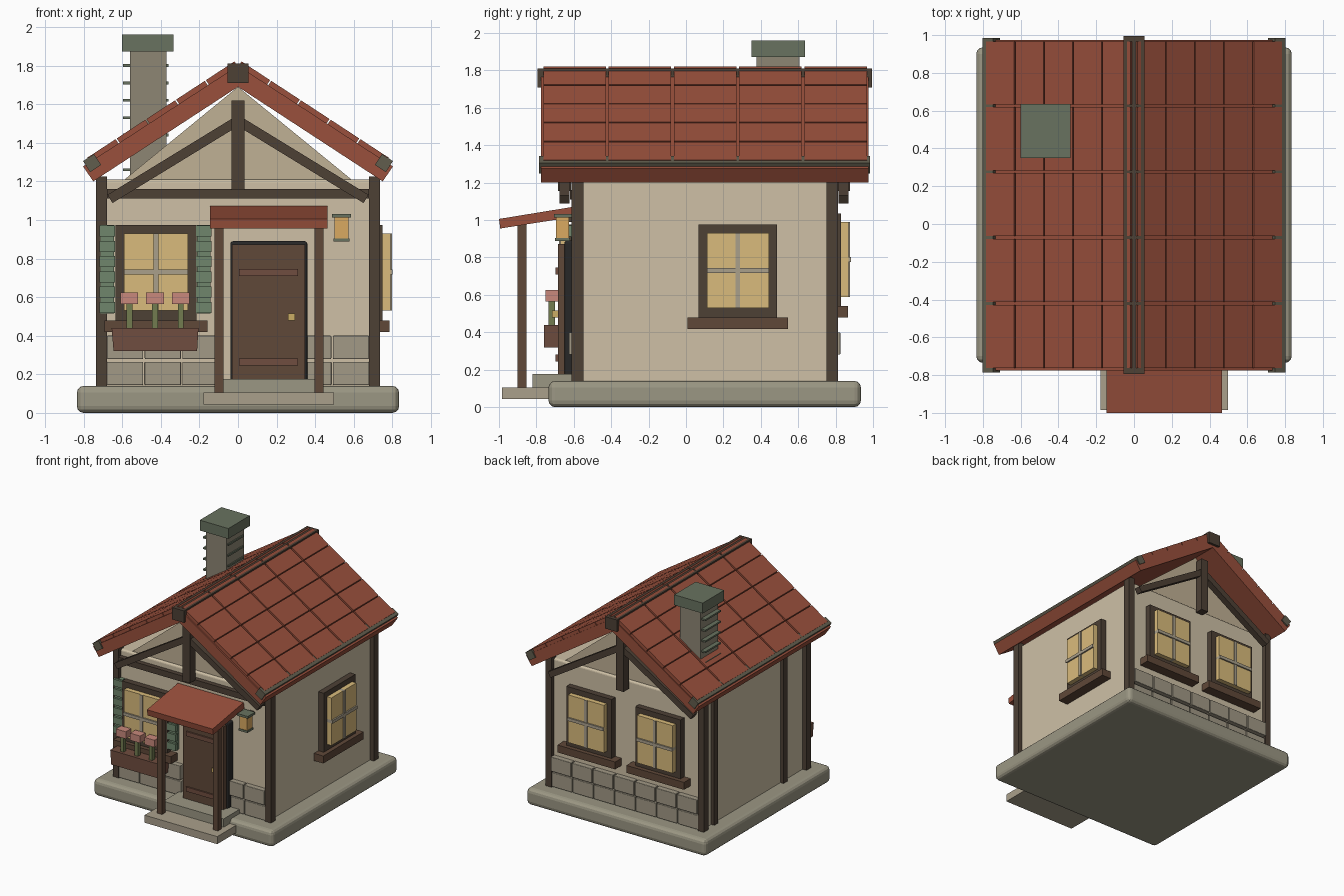
import bpy, bmesh
from math import radians, sin, cos, atan2, pi
from mathutils import Matrix, Vector

if "Cube" in bpy.data.objects:
    bpy.data.objects.remove(bpy.data.objects["Cube"])

COLORS = dict(cream=(.62, .53, .38), gable=(.53, .44, .30), dark=(.075, .052, .036), wood=(.115, .065, .04),
              roof=(.32, .08, .045), stone=(.33, .31, .23), brick=(.36, .32, .24), step=(.40, .35, .26),
              cap=(.14, .17, .115), shaft=(.27, .24, .175), glass=(.70, .50, .20), green=(.16, .24, .15),
              leaf=(.17, .20, .08), pink=(.58, .25, .20), pot=(.16, .075, .05), brass=(.60, .42, .13),
              black=(.02, .02, .02), lamp=(.70, .40, .12), eave=(.12, .11, .075))
MATS = {}
for k, c in COLORS.items():
    MATS[k] = bpy.data.materials.new(k)
    MATS[k].diffuse_color = (*c, 1)


def finish(bm, name, color, bevel=0, segs=3):
    me = bpy.data.meshes.new(name)
    bmesh.ops.recalc_face_normals(bm, faces=bm.faces[:])
    bm.to_mesh(me)
    bm.free()
    me.materials.append(MATS[color])
    ob = bpy.data.objects.new(name, me)
    bpy.context.collection.objects.link(ob)
    if bevel:
        m = ob.modifiers.new("bevel", 'BEVEL')
        m.width, m.segments = bevel, segs
    return ob


def box(name, color, x, y, z, M=Matrix(), bevel=0):
    """Box from (min, max) pairs, optionally placed by M."""
    bm = bmesh.new()
    c = Vector([(a + b) / 2 for a, b in (x, y, z)])
    s = [b - a for a, b in (x, y, z)]
    bmesh.ops.create_cube(bm, size=1, matrix=M @ Matrix.Translation(c) @ Matrix.Diagonal((*s, 1)))
    return finish(bm, name, color, bevel)


def prism(name, color, pts, a, b, axis='y'):
    """Extrude a profile: (x, z) points along y, or (y, z) points along x."""
    bm = bmesh.new()
    put = (lambda p, t: (p[0], t, p[1])) if axis == 'y' else (lambda p, t: (t, p[0], p[1]))
    f = bm.faces.new([bm.verts.new(put(p, a)) for p in pts])
    r = bmesh.ops.extrude_face_region(bm, geom=[f])
    d = (0, b - a, 0) if axis == 'y' else (b - a, 0, 0)
    bmesh.ops.translate(bm, vec=d, verts=[v for v in r['geom'] if isinstance(v, bmesh.types.BMVert)])
    return finish(bm, name, color)


# Foundation, walls, gable infill
box("foundation", "stone", (-.835, .835), (-.735, .935), (0, .14), bevel=.035)
box("walls", "cream", (-.70, .70), (-.58, .78), (.13, 1.21), bevel=.015)
prism("gable_infill", "gable", [(-.6, 1.2), (.6, 1.2), (0, 1.69)], -.56, .76)

# Corner posts and the left wall studs
for x in (-.7075, .7075):
    for y in (-.58, .783):
        box("corner_post", "dark", (x - .0275, x + .0275), (y - .031, y + .031), (.14, 1.225))
for y in (.64, -.28):
    box("left_wall_stud", "dark", (-.728, -.69), (y - .025, y + .025), (.14, 1.21))
box("front_tie_beam", "dark", (-.68, .68), (-.62, -.57), (1.11, 1.16))

# Gable king posts and braces
ang = atan2(.41, .67)
for y in (-.65, .842):
    box("king_post", "dark", (-.034, .034), (y - .035, y + .035), (1.155, 1.62))
    for s in (-1, 1):
        M = Matrix.Translation((s * .335, y, 1.31)) @ Matrix.Rotation(s * ang, 4, 'Y')
        box("gable_brace", "dark", (-.385, .385), (-.027, .027), (-.025, .025), M)

# Roof slabs, eave beams and tiles
slope = atan2(.51, .78)
for s in (-1, 1):
    prism("roof_slab", "roof", [(0, 1.69), (s * .75, 1.2), (s * .803, 1.277), (0, 1.80)], -.775, .975)
    M = Matrix.Translation((s * .756, .1, 1.295)) @ Matrix.Rotation(s * slope, 4, 'Y')
    box("eave_beam", "eave", (-.034, .034), (-.885, .885), (-.034, .034), M)
    R = Matrix.Translation((0, 0, 1.80)) @ Matrix.Rotation(s * slope, 4, 'Y')
    for r in range(5):
        for c in range(5):
            u = s * (r + .5) * .184
            y = -.77 + (c + .5) * .349
            box("roof_tile", "roof", (u - .0885, u + .0885), (y - .167, y + .167), (-.01, .028), R)
box("ridge_beam", "dark", (-.055, .055), (-.795, .995), (1.71, 1.81))

# Chimney
box("chimney_shaft", "shaft", (-.56, -.37), (.377, .607), (1.2, 1.9))
box("chimney_cap", "cap", (-.60, -.335), (.35, .635), (1.873, 1.96))
for i in range(7):
    z = 1.26 + i * .09
    box("chimney_course", "cap", (-.597, -.36), (.39, .595), (z - .007, z + .007))

# Stone facing on front and back walls
for y0, sgn in ((-.58, -1), (.78, 1)):
    for row, (z0, z1, d) in enumerate(((.145, .265, .03), (.28, .40, .045))):
        for i in range(7):
            x = -.585 + i * .195
            if sgn < 0 and -.05 < x < .35:
                continue
            ys = sorted((y0 - sgn * .01, y0 + sgn * d))
            box("facing_stone", "brick", (x - .0935, x + .0935), ys, (z0, z1), bevel=.004)


def window(tag, origin, turn):
    """Window on a wall, origin at wall surface and glass centre."""
    M = Matrix.Translation(origin) @ Matrix.Rotation(turn, 4, 'Z')

    def b(n, c, u, d, z):
        box(tag + n, c, u, (-d, .02), z, M)
    b("_frame", "dark", (-.21, .21), .05, (-.255, .245))
    b("_glass", "glass", (-.166, .166), .09, (-.20, .20))
    b("_vertical_bar", "step", (-.013, .013), .098, (-.20, .20))
    b("_horizontal_bar", "step", (-.166, .166), .102, (-.013, .013))
    b("_sill", "wood", (-.268, .268), .086, (-.312, -.25))


window("front_window", (-.425, -.58, .73), 0)
window("right_window", (.70, .277, .73), pi / 2)
for x in (-.32, .32):
    window("back_window", (x, .78, .79), pi)

# Shutters with slats
for x0, x1 in ((-.718, -.637), (-.218, -.137)):
    box("shutter_panel", "green", (x0 + .006, x1 - .006), (-.615, -.58), (.515, .975))
    for i in range(6):
        z = .54 + i * .079
        box("shutter_slat", "green", (x0, x1), (-.632, -.6), (z - .022, z + .035))

# Flower box
prism("planter", "pot", [(-.655, .44), (-.205, .44), (-.212, .32), (-.645, .32)], -.76, -.60)
for x in (-.563, -.43, -.297):
    box("flower_stem", "leaf", (x - .015, x + .015), (-.735, -.70), (.43, .57))
    box("flower_head", "pink", (x - .046, x + .046), (-.75, -.68), (.565, .625))

# Door
box("door_frame", "black", (-.04, .36), (-.65, -.57), (.15, .89), bevel=.015)
box("door_panel", "wood", (-.03, .347), (-.685, -.63), (.175, .872))
for z in (.245, .71):
    box("door_strap", "pot", (.005, .312), (-.697, -.68), (z, z + .037))
box("door_knob", "brass", (.258, .295), (-.717, -.68), (.48, .516))

# Steps and porch
box("upper_step", "stone", (-.12, .44), (-.82, -.58), (.105, .176))
box("lower_step", "step", (-.178, .497), (-.985, -.66), (.043, .106))
for x in (-.098, .42):
    box("porch_post", "wood", (x - .023, x + .023), (-.90, -.853), (.10, .985))
prism("porch_roof", "roof", [(-.993, .955), (-.58, 1.02), (-.59, 1.073), (-1.0, 1.006)], -.145, .465, 'x')

# Lantern
box("lantern_bracket", "dark", (.52, .555), (-.66, -.57), (.99, 1.02))
box("lantern_glass", "lamp", (.501, .572), (-.695, -.625), (.90, 1.015))
box("lantern_top", "cap", (.488, .586), (-.707, -.61), (1.013, 1.032))
box("lantern_base", "cap", (.495, .577), (-.70, -.62), (.888, .905))

for m in bpy.data.materials:
    if m.users and not m.is_grease_pencil:
        m.use_nodes = True
        m.node_tree.nodes["Principled BSDF"].inputs["Base Color"].default_value = m.diffuse_color
